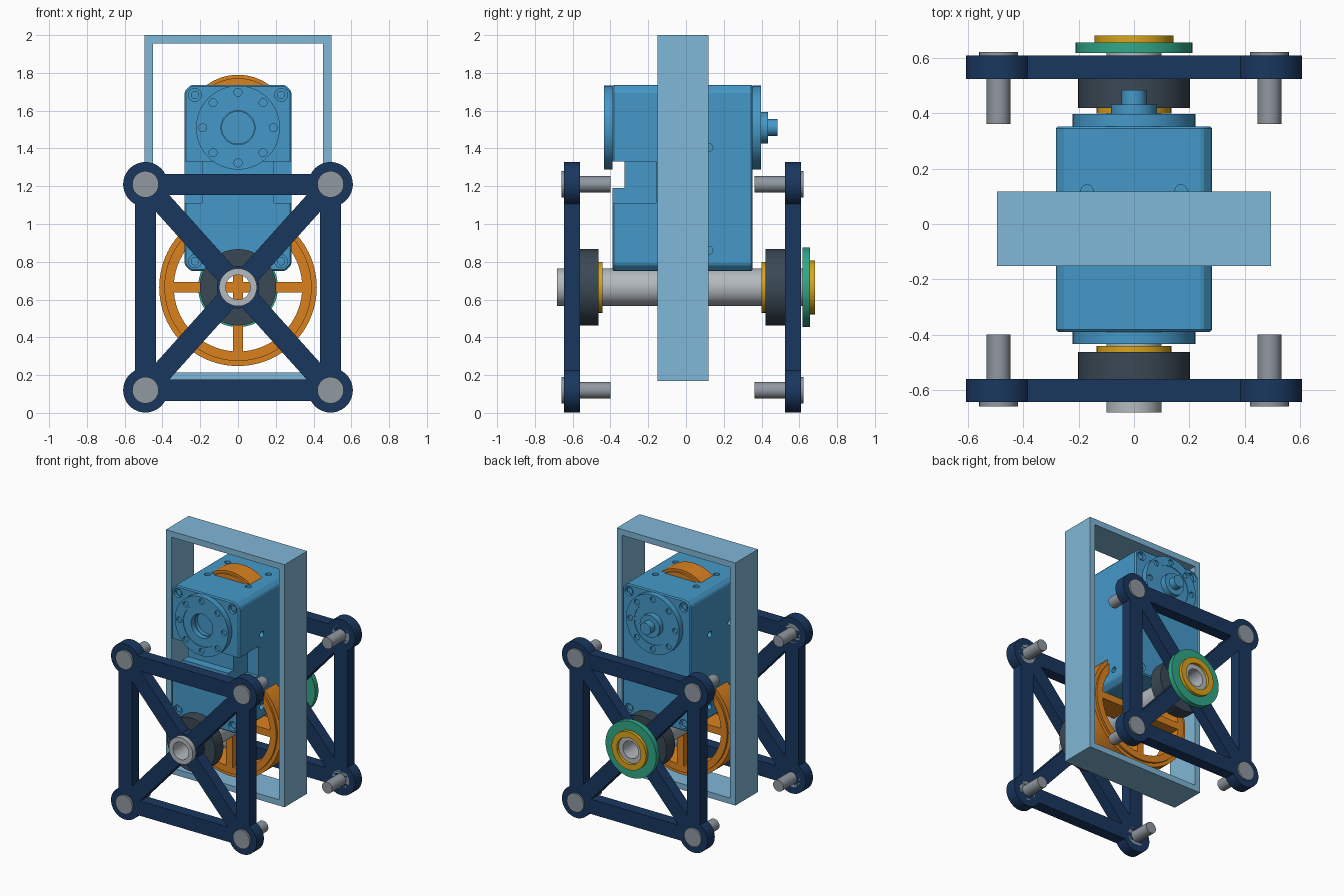
import bpy, bmesh
from math import sin, cos, asin, atan2, pi, radians
from mathutils import Vector, Matrix
from mathutils.geometry import tessellate_polygon

if "Cube" in bpy.data.objects:
    bpy.data.objects.remove(bpy.data.objects["Cube"])


def material(name, hexcol):
    rgb = [int(hexcol[i:i + 2], 16) / 255 for i in (0, 2, 4)]
    m = bpy.data.materials.new(name)
    m.diffuse_color = [((c + 0.055) / 1.055) ** 2.4 for c in rgb] + [1]
    m.use_nodes = True
    m.node_tree.nodes["Principled BSDF"].inputs["Base Color"].default_value = m.diffuse_color
    return m


NAVY = material("navy", "19375f")
PALE = material("pale_blue", "80b7d7")
BLUE = material("blue", "4599c9")
ORANGE = material("orange", "db821f")
YELLOW = material("yellow", "dba51c")
GREEN = material("green", "30a888")
DARK = material("charcoal", "3a4854")
STEEL = material("steel", "9098a0")
LIGHT = material("light_steel", "b4babf")


def arc(r, a0, a1, n, cx=0, cz=0):
    return [(cx + r * cos(a0 + (a1 - a0) * i / n), cz + r * sin(a0 + (a1 - a0) * i / n)) for i in range(n + 1)]


def circle(r, cx=0, cz=0, n=64):
    return arc(r, 0, 2 * pi, n, cx, cz)[:-1]


def rect(x0, x1, z0, z1):
    return [(x0, z0), (x1, z0), (x1, z1), (x0, z1)]


def plate(name, loops, y0, y1, mat=None, z=0):
    """Solid from an x-z outline (first loop) and holes (other loops), from y0 to y1."""
    bm = bmesh.new()
    pts = [p for l in loops for p in l]
    ends = [[bm.verts.new((p[0], y, p[1] + z)) for p in pts] for y in (y0, y1)]
    if len(loops) == 1:
        tris = [range(len(pts))]
    else:
        tris = tessellate_polygon([[Vector((p[0], p[1], 0)) for p in l] for l in loops])
    for t in tris:
        for vs in ends:
            bm.faces.new([vs[i] for i in t])
    start = 0
    for l in loops:
        for i in range(len(l)):
            a, b = start + i, start + (i + 1) % len(l)
            bm.faces.new((ends[0][a], ends[0][b], ends[1][b], ends[1][a]))
        start += len(l)
    bmesh.ops.recalc_face_normals(bm, faces=bm.faces)
    me = bpy.data.meshes.new(name)
    bm.to_mesh(me)
    bm.free()
    ob = bpy.data.objects.new(name, me)
    bpy.context.collection.objects.link(ob)
    if mat:
        me.materials.append(mat)
    smooth(ob)
    return ob


def smooth(ob):
    bpy.ops.object.select_all(action='DESELECT')
    ob.select_set(True)
    bpy.context.view_layer.objects.active = ob
    bpy.ops.object.shade_smooth_by_angle(angle=radians(30))


def apply_mods(ob):
    bpy.context.view_layer.objects.active = ob
    for m in list(ob.modifiers):
        bpy.ops.object.modifier_apply(modifier=m.name)


def cut(ob, cutter):
    cutter.hide_render = True
    m = ob.modifiers.new("cut", 'BOOLEAN')
    m.operation, m.solver, m.object = 'DIFFERENCE', 'EXACT', cutter
    apply_mods(ob)
    bpy.data.objects.remove(cutter)


AXLE, MOTOR, MID = 0.665, 1.51, -0.017

# Upright rectangular frame
plate("upright_frame", [rect(-0.495, 0.495, 0.17, 2), rect(-0.45, 0.45, 0.215, 1.955)], -0.152, 0.118, PALE)

# Cross-braced side frames: outline with round corners, four windows and an axle bore
CX, CZ, W, BOSS, HUB = 0.49, 0.545, 0.056, 0.118, 0.112
e, t = asin(W / BOSS), atan2(CZ, CX)
outline = []
for k, (sx, sz) in enumerate([(1, 1), (-1, 1), (-1, -1), (1, -1)]):
    a = k * pi / 2
    outline += arc(BOSS, a - pi / 2 + e, a + pi - e, 28, sx * CX, sz * CZ)
h = asin(W / HUB)
s = (CZ - W - W * cos(t)) / sin(t)
tip = s * cos(t) - W * sin(t)
top_win = [(tip, CZ - W)] + [(-tip, CZ - W)] + arc(HUB, pi - t - h, t + h, 6)
s = (CX - W - W * sin(t)) / cos(t)
tip = s * sin(t) - W * cos(t)
side_win = [(CX - W, -tip), (CX - W, tip)] + arc(HUB, t - h, h - t, 6)
loops = [outline, circle(0.1), top_win, [(x, -z) for x, z in top_win],
         side_win, [(-x, z) for x, z in side_win]]
for side, y0, y1 in (("front", -0.645, -0.56), ("back", 0.525, 0.61)):
    plate(side + "_brace_frame", loops, y0, y1, NAVY, AXLE)

# Corner pins with wide heads
for side, out, face, tipy in (("front", -0.66, -0.56, -0.4), ("back", 0.622, 0.525, 0.362)):
    for sx in (-1, 1):
        for sz in (-1, 1):
            x, z = sx * CX, AXLE + sz * CZ
            plate(side + "_pin_head", [circle(0.07, x, z, 40)], out, face, STEEL)
            plate(side + "_pin_shaft", [circle(0.043, x, z, 32)], face, tipy, STEEL)

# Hollow axle, bearings, spacers and the pulley on the back
plate("axle_tube", [circle(0.1), circle(0.065)], -0.682, 0.66, LIGHT, AXLE)
for name, r, y0, y1, mat in (("front_bearing", 0.202, -0.56, -0.463, DARK),
                             ("back_bearing", 0.202, 0.42, 0.525, DARK),
                             ("front_spacer", 0.135, -0.463, -0.442, YELLOW),
                             ("back_spacer", 0.135, 0.4, 0.42, YELLOW),
                             ("pulley_disc", 0.211, 0.618, 0.657, GREEN),
                             ("pulley_cap", 0.143, 0.657, 0.682, YELLOW)):
    plate(name, [circle(r), circle(0.0995)], y0, y1, mat, AXLE)

# Spoked wheel with a narrower tread
w, R = 0.027, 0.34
q = asin(w / R)
quarter = arc(R, q, pi / 2 - q, 16) + [(w, w)]
wins = [[(x * cos(a) - z * sin(a), x * sin(a) + z * cos(a)) for x, z in quarter]
        for a in (0, pi / 2, pi, 3 * pi / 2)]
plate("wheel_spokes", [circle(0.39, n=96)] + wins, MID - 0.085, MID + 0.085, ORANGE, AXLE)
plate("wheel_tread", [circle(0.417, n=96), circle(0.385, n=96)], MID - 0.07, MID + 0.07, ORANGE, AXLE)

# Upper roller showing through the top of the gearbox
plate("roller_core", [circle(0.262)], MID - 0.085, MID + 0.085, ORANGE, MOTOR)
plate("roller_tread", [circle(0.28), circle(0.255)], MID - 0.07, MID + 0.07, ORANGE, MOTOR)

# Gearbox housing with chamfered edges
X, Z0, Z1, C = 0.283, 0.75, 1.737, 0.035
box = plate("gearbox", [[(-X + C, Z0), (X - C, Z0), (X, Z0 + C), (X, Z1 - C), (X - C, Z1),
                         (-X + C, Z1), (-X, Z1 - C), (-X, Z0 + C)]], -0.39, 0.353, BLUE)
bev = box.modifiers.new("bevel", 'BEVEL')
bev.width, bev.segments = 0.008, 1
apply_mods(box)
# Front recess and side pockets
cut(box, plate("cutter", [rect(-0.4, 0.4, 1.19, 1.33)], -0.5, -0.325))
for x0, x1 in ((-0.4, -0.19), (0.19, 0.4)):
    cut(box, plate("cutter", [rect(x0, x1, 1.11, 1.33)], -0.5, -0.16))
# Shaft bore
cut(box, plate("cutter", [circle(0.085, 0, MOTOR, 48)], -0.5, -0.36))
# Corner counterbores with bolts, front and back
for y0, y1, yb in ((-0.42, -0.365, -0.378), (0.33, 0.38, 0.342)):
    for x in (-0.228, 0.228):
        for z in (0.803, 1.683):
            cut(box, plate("cutter", [circle(0.034, x, z, 24)], y0, y1))
            plate("corner_bolt", [circle(0.022, x, z, 24)], yb, (y0 + y1) / 2 + (0.03 if y0 < 0 else -0.03), BLUE)
# Tapped holes in the top and both sides
hole_places = [(Matrix.Translation((x, y, Z1)) @ Matrix.Rotation(pi / 2, 4, 'X'))
               for x in (-0.17, 0.17) for y in (-0.12, 0.12)]
hole_places += [(Matrix.Translation((x, y, z)) @ Matrix.Rotation(pi / 2, 4, 'Z'))
                for x in (-X, X) for y in (-0.12, 0.12) for z in (0.86, 1.405)]
for place in hole_places:
    c = plate("cutter", [circle(0.022, n=20)], -0.03, 0.03)
    c.data.transform(place)
    cut(box, c)
smooth(box)

# Bolted flanges on both ends of the gearbox
bolts = [circle(0.021, 0.187 * cos(k * pi / 4), 0.187 * sin(k * pi / 4), 20) for k in range(8)]
for side, face, d in (("front", -0.39, -1), ("back", 0.353, 1)):
    plate(side + "_flange", [circle(0.222), circle(0.153)] + bolts, face, face + d * 0.045, BLUE, MOTOR)
    plate(side + "_flange_centre", [circle(0.155), circle(0.09)], face, face + d * 0.04, BLUE, MOTOR)
    for b in bolts:
        plate(side + "_flange_bolt", [b], face, face + d * 0.03, BLUE, MOTOR)

# Motor output boss and shaft at the back
plate("output_boss", [circle(0.083)], 0.34, 0.433, BLUE, MOTOR)
plate("output_web", [circle(0.092)], 0.34, 0.39, BLUE, MOTOR)
plate("output_shaft", [circle(0.045)], 0.43, 0.485, BLUE, MOTOR)
